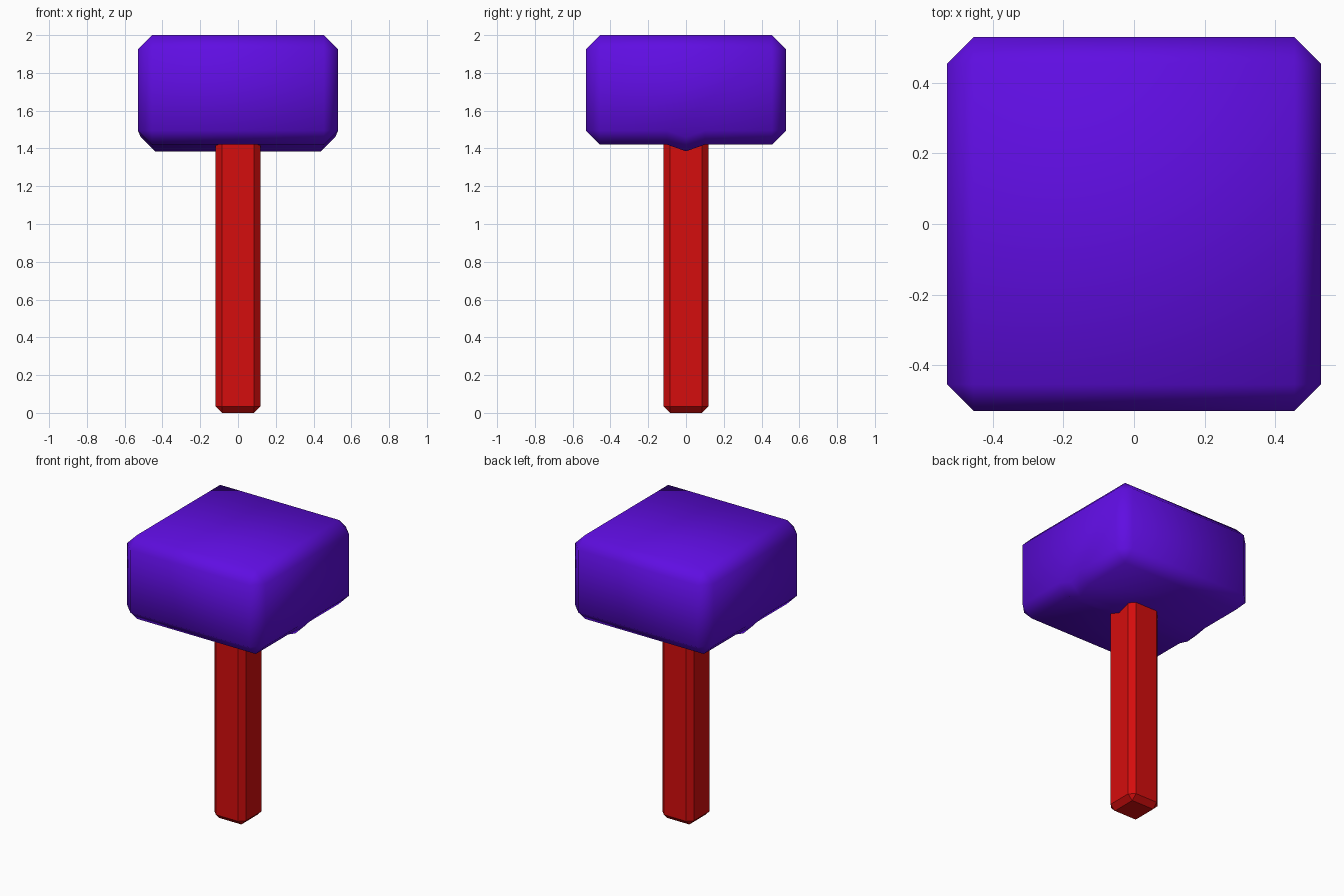
import bpy, bmesh
from mathutils import Vector

if "Cube" in bpy.data.objects:
    bpy.data.objects.remove(bpy.data.objects["Cube"])


def material(name, colour):
    mat = bpy.data.materials.new(name)
    mat.use_nodes = True
    mat.diffuse_color = colour
    mat.node_tree.nodes["Principled BSDF"].inputs["Base Color"].default_value = colour
    return mat


def chamfered_box(half, bottom, top, chamfer):
    """Square box with a single flat chamfer on every edge."""
    bm = bmesh.new()
    bmesh.ops.create_cube(bm, size=1)
    for v in bm.verts:
        v.co = Vector((v.co.x * 2 * half, v.co.y * 2 * half,
                       top if v.co.z > 0 else bottom))
    bmesh.ops.bevel(bm, geom=bm.edges[:], offset=chamfer, offset_type='OFFSET',
                    segments=1, profile=0.5, affect='EDGES')
    bm.normal_update()
    return bm


def finish(bm, name, mat, smooth):
    mesh = bpy.data.meshes.new(name)
    for f in bm.faces:
        f.smooth = smooth
    bm.to_mesh(mesh)
    bm.free()
    mesh.materials.append(mat)
    obj = bpy.data.objects.new(name, mesh)
    bpy.context.collection.objects.link(obj)
    return obj


purple = material("purple", (0.115, 0.004, 0.76, 1))
red = material("red", (0.66, 0.004, 0.004, 1))

# Hammer head, softly shaded over its chamfers
head_bottom = 1.42
head = chamfered_box(0.53, head_bottom, 2.0, 0.075)

# Cut the underside and its end chamfers along the length for a ridge
for y in (-0.1, 0, 0.1):
    under = [f for f in head.faces if f.normal.z < -0.5 and abs(f.normal.y) < 0.1]
    geom = set(under)
    for f in under:
        geom.update(f.edges)
        geom.update(f.verts)
    bmesh.ops.bisect_plane(head, geom=list(geom), plane_co=(0, y, 0),
                           plane_no=(0, 1, 0))
    head.normal_update()

# Pull the middle line down into the ridge
for v in head.verts:
    if abs(v.co.y) < 0.01 and v.co.z < 1.6:
        v.co.z -= 0.035
        v.co.x -= 0.015 if v.co.x > 0 else -0.015
finish(head, "hammer_head", purple, True)

# Square handle with flat chamfers, its top set inside the head
handle = chamfered_box(0.12, 0, 1.5, 0.035)
finish(handle, "handle", red, False)
